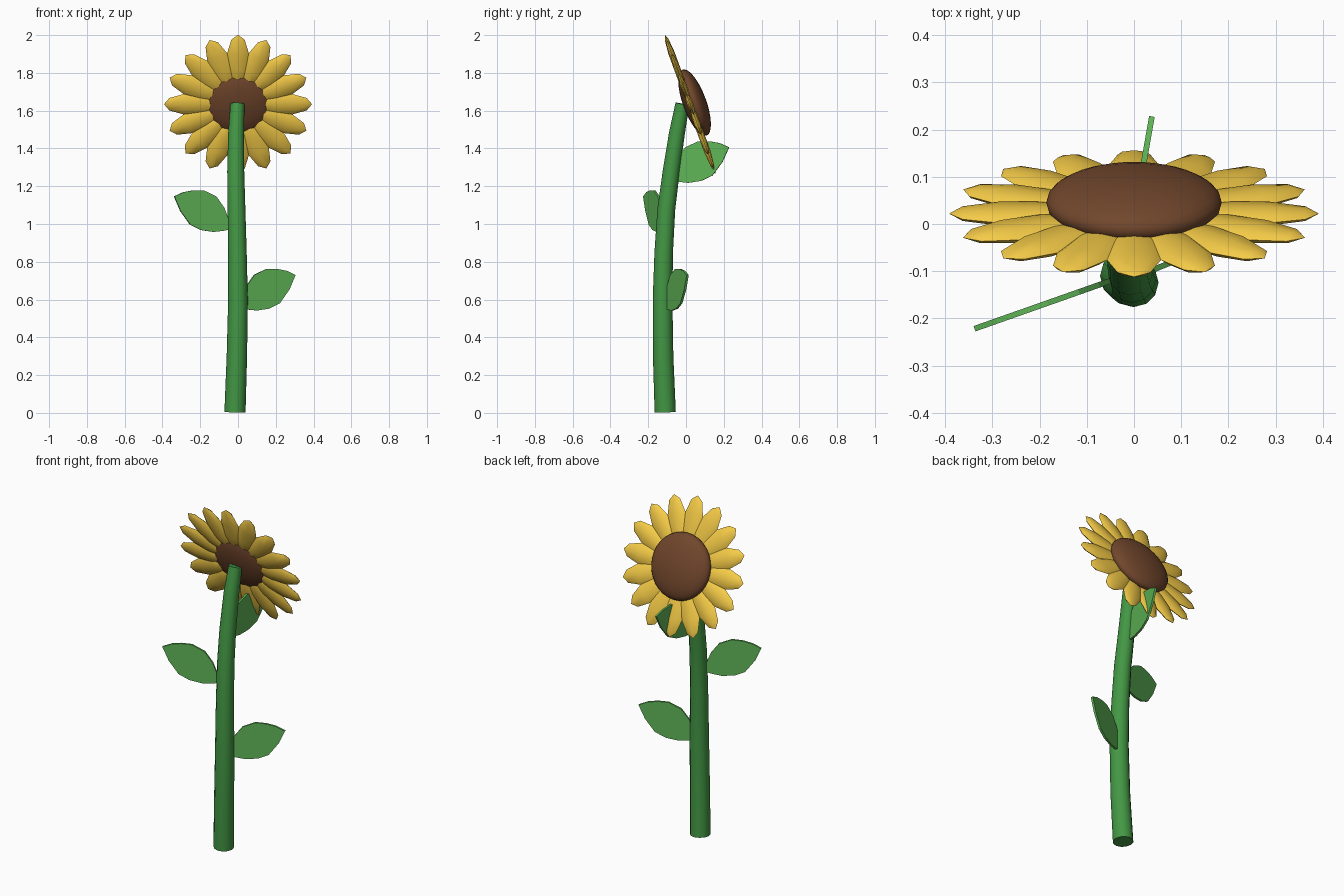
import bpy, bmesh, math
from mathutils import Vector, Matrix

if "Cube" in bpy.data.objects:
    bpy.data.objects.remove(bpy.data.objects["Cube"])


def material(name, rgb):
    m = bpy.data.materials.new(name)
    m.diffuse_color = (*rgb, 1)
    m.use_nodes = True
    m.node_tree.nodes["Principled BSDF"].inputs["Base Color"].default_value = m.diffuse_color
    return m


STEM = material("stem_green", (0.056, 0.31, 0.058))
LEAF = material("leaf_green", (0.115, 0.46, 0.095))
YELLOW = material("petal_yellow", (0.93, 0.61, 0.065))
BROWN = material("seed_brown", (0.165, 0.062, 0.025))


def finish(name, bm, mat, angle=None):
    bmesh.ops.recalc_face_normals(bm, faces=bm.faces[:])
    me = bpy.data.meshes.new(name)
    bm.to_mesh(me)
    bm.free()
    me.materials.append(mat)
    ob = bpy.data.objects.new(name, me)
    bpy.context.collection.objects.link(ob)
    if angle:
        bpy.ops.object.select_all(action='DESELECT')
        ob.select_set(True)
        bpy.context.view_layer.objects.active = ob
        bpy.ops.object.shade_smooth_by_angle(angle=math.radians(angle))
    return ob


# Stem: tapered tube swept along a gently bent path (x, y, z, radius)
path = [(-.016, -.11, .004, .056), (-.006, -.121, .3, .054), (0, -.124, .6, .052),
        (-.003, -.118, .85, .049), (-.008, -.104, 1.08, .047), (-.012, -.078, 1.28, .045),
        (-.010, -.048, 1.48, .042), (-.003, -.019, 1.636, .037)]
SIDES = 12
bm = bmesh.new()
rings = []
for i, (x, y, z, r) in enumerate(path):
    a = Vector(path[max(i - 1, 0)][:3])
    b = Vector(path[min(i + 1, len(path) - 1)][:3])
    q = Vector((0, 0, 1)).rotation_difference((b - a).normalized())
    rings.append([bm.verts.new(Vector((x, y, z)) + q @ Vector(
        (r * math.cos(t * math.tau / SIDES), r * math.sin(t * math.tau / SIDES), 0)))
        for t in range(SIDES)])
for lo, hi in zip(rings, rings[1:]):
    for t in range(SIDES):
        n = (t + 1) % SIDES
        bm.faces.new((lo[t], lo[n], hi[n], hi[t]))
bm.faces.new(rings[0])
bm.faces.new(rings[-1])
finish("stem", bm, STEM, 40)

# Flower head frame: tilted to face back and upward
TILT = Matrix.Rotation(math.radians(-70), 4, 'X')
HEAD = Matrix.Translation((0, .022, 1.634)) @ TILT

# Seed disc: flattened sphere
bm = bmesh.new()
bmesh.ops.create_uvsphere(bm, u_segments=32, v_segments=16, radius=1)
bm.transform(HEAD @ Matrix.Translation((0, 0, .025)) @ Matrix.Diagonal((.186, .186, .062, 1)))
finish("seed_disc", bm, BROWN, 60)

# Petals: flattened low-poly spheres around the disc
for i in range(16):
    bm = bmesh.new()
    bmesh.ops.create_uvsphere(bm, u_segments=8, v_segments=5, radius=1)
    bm.transform(HEAD @ Matrix.Rotation(i * math.tau / 16, 4, 'Z')
                 @ Matrix.Translation((.242, 0, 0))
                 @ Matrix.Diagonal((.15, .06, .018, 1))
                 @ Matrix.Rotation(math.pi / 2, 4, 'Y'))
    finish(f"petal_{i + 1}", bm, YELLOW, 40)

# Leaves: thin upright blades; outline is (distance back from tip, height from tip)
outline = [(0, 0), (.05, .022), (.105, .032), (.165, .032), (.235, 0), (.28, -.06),
           (.302, -.115), (.315, -.175), (.27, -.183), (.22, -.188), (.15, -.178),
           (.09, -.15), (.035, -.077)]


def leaf(name, tip, degrees):
    d = Vector((math.cos(math.radians(degrees)), math.sin(math.radians(degrees)), 0))
    side = Vector((-d.y, d.x, 0)) * .006
    bm = bmesh.new()
    f = bm.faces.new([bm.verts.new(Vector(tip) - d * u + Vector((0, 0, v)) - side)
                      for u, v in outline])
    ext = bmesh.ops.extrude_face_region(bm, geom=[f], use_keep_orig=True)
    bmesh.ops.translate(bm, vec=side * 2,
                        verts=[g for g in ext["geom"] if isinstance(g, bmesh.types.BMVert)])
    finish(name, bm, LEAF)


leaf("left_leaf", (-.338, -.222, 1.146), 199.4)
leaf("right_leaf", (.303, .009, .73), 22)
leaf("rear_leaf", (.038, .228, 1.406), 80)
